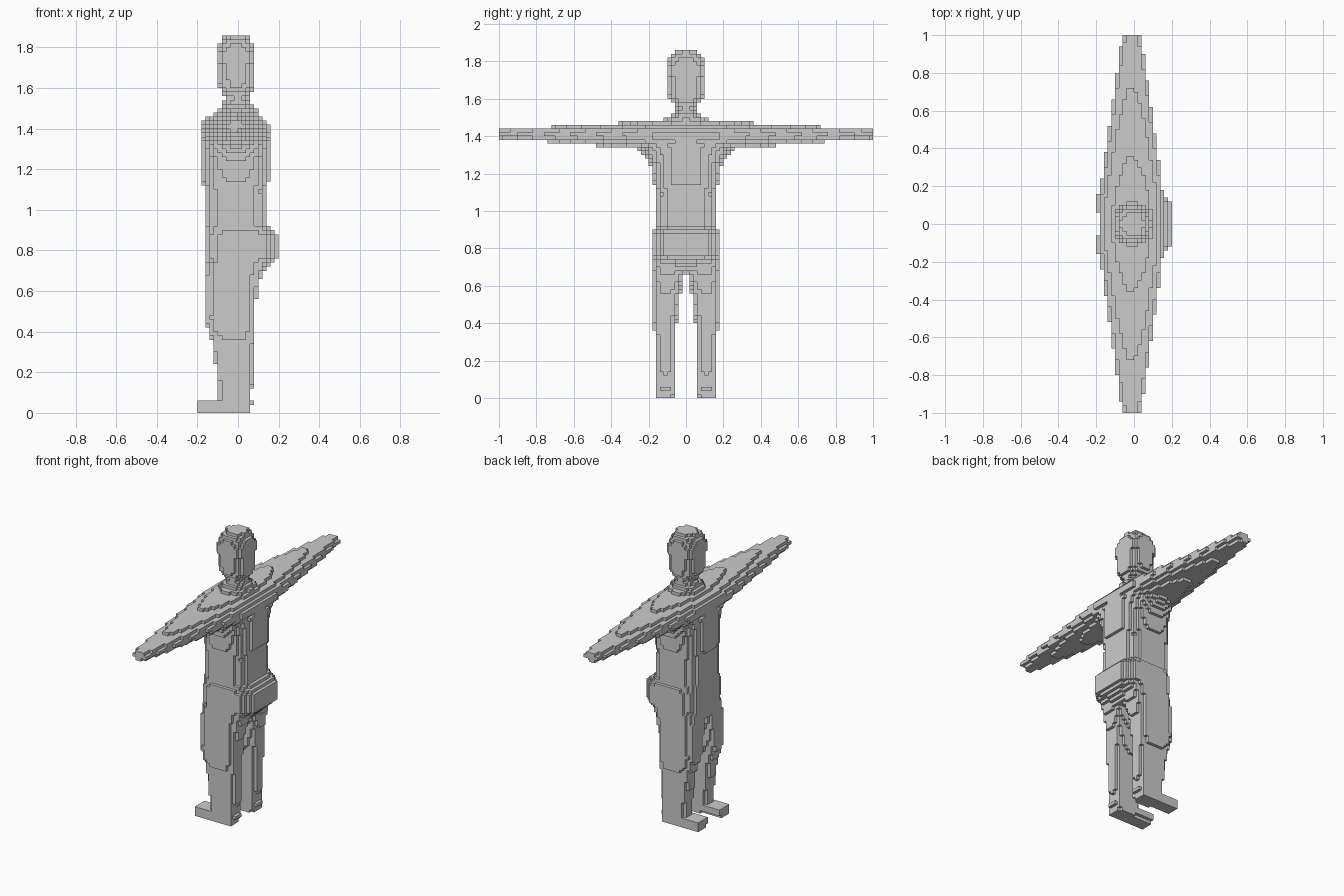
import bpy, bmesh

if "Cube" in bpy.data.objects:
    bpy.data.objects.remove(bpy.data.objects["Cube"])

S = 0.02  # block size


def lerp_rows(rows, z):
    """Interpolate a profile given as rows of (z, values...)."""
    if z < rows[0][0] or z > rows[-1][0]:
        return None
    for a, b in zip(rows, rows[1:]):
        if z <= b[0]:
            t = (z - a[0]) / (b[0] - a[0])
            return [p + (q - p) * t for p, q in zip(a[1:], b[1:])]


def rounded(u, v, p):
    return abs(u) ** p + abs(v) ** p <= 1.0


# Profiles: z, front x, back x, inner y, outer y, corner squareness
HEAD = [(1.52, -.06, .05, -.045, .045, 2), (1.555, -.065, .055, -.055, .055, 2),
        (1.60, -.095, .08, -.09, .09, 2.2), (1.66, -.11, .09, -.105, .105, 2.2),
        (1.77, -.11, .09, -.11, .11, 2.2), (1.82, -.095, .075, -.09, .09, 2.2),
        (1.86, -.065, .05, -.055, .055, 2)]
TORSO = [(.68, -.16, .11, -.175, .175, 3), (.72, -.165, .14, -.18, .18, 3),
         (.77, -.165, .2, -.18, .18, 3.6), (.87, -.165, .2, -.18, .18, 3.6),
         (.93, -.165, .145, -.165, .165, 3), (1.10, -.165, .14, -.165, .165, 3),
         (1.16, -.18, .16, -.175, .175, 2.5), (1.24, -.18, .16, -.19, .19, 2.3),
         (1.30, -.18, .16, -.22, .22, 2.1), (1.35, -.18, .16, -.28, .28, 2),
         (1.42, -.155, .135, -.25, .25, 2), (1.48, -.11, .10, -.13, .13, 2),
         (1.54, -.065, .055, -.045, .045, 2)]
LEGS = [(.0, -.09, .07, .07, .16, 4), (.12, -.095, .07, .06, .16, 4),
        (.34, -.125, .08, .06, .165, 3.5), (.40, -.14, .08, .05, .18, 3),
        (.46, -.165, .085, .045, .18, 3), (.56, -.165, .09, .03, .18, 3),
        (.66, -.165, .11, .008, .18, 3), (.74, -.165, .14, 0, .18, 3)]


def in_profile(rows, x, y, z):
    r = lerp_rows(rows, z)
    if not r:
        return False
    x0, x1, y0, y1, p = r
    return rounded((2 * x - x0 - x1) / (x1 - x0), (2 * y - y0 - y1) / (y1 - y0), p)


def in_arm(x, y, z):
    top, bottom = 1.49 - .055 * y, 1.313 + .076 * y
    width = min(.17, .19 - .14 * y)
    return rounded((x + .013) / width, (2 * z - top - bottom) / (top - bottom), 2)


def in_foot(x, y, z):
    sole = z < .06 and -.2 < x < .06 and .07 - (z > .02) * .01 < y < .16
    toe_slope = z < .03 or x > -.2 + (z > .05) * .08
    heel = .04 < z < .06 and 0 < x < .09 and .08 < y < .15
    return (sole and toe_slope) or heel


PARTS = {
    "head": lambda x, y, z: in_profile(HEAD, x, y, z),
    "torso": lambda x, y, z: in_profile(TORSO, x, y, z),
    "arms": in_arm,
    "feet": in_foot,
    "legs": lambda x, y, z: in_profile(LEGS, x, y, z),
}

# Fill the block grid, mirrored across y
cells = {}
for i in range(-10, 10):
    for j in range(50):
        for k in range(93):
            x, y, z = (i + .5) * S, (j + .5) * S, (k + .5) * S
            for name, inside in PARTS.items():
                if inside(x, y, z):
                    cells[i, j, k] = cells[i, -1 - j, k] = name
                    break

# Skin each part with only its exposed block faces
for name in PARTS:
    bm = bmesh.new()
    verts = {}

    def vert(c):
        if c not in verts:
            verts[c] = bm.verts.new([v * S for v in c])
        return verts[c]

    for cell, owner in cells.items():
        if owner != name:
            continue
        for axis in range(3):
            for side in (0, 1):
                near = list(cell)
                near[axis] += 2 * side - 1
                if tuple(near) in cells:
                    continue
                u, w = (axis + 1) % 3, (axis + 2) % 3
                loop = []
                for du, dw in ((0, 0), (1, 0), (1, 1), (0, 1)):
                    c = list(cell)
                    c[axis] += side
                    c[u] += du
                    c[w] += dw
                    loop.append(vert(tuple(c)))
                bm.faces.new(loop if side else loop[::-1])
    mesh = bpy.data.meshes.new(name)
    bm.to_mesh(mesh)
    bm.free()
    bpy.context.collection.objects.link(bpy.data.objects.new(name, mesh))
